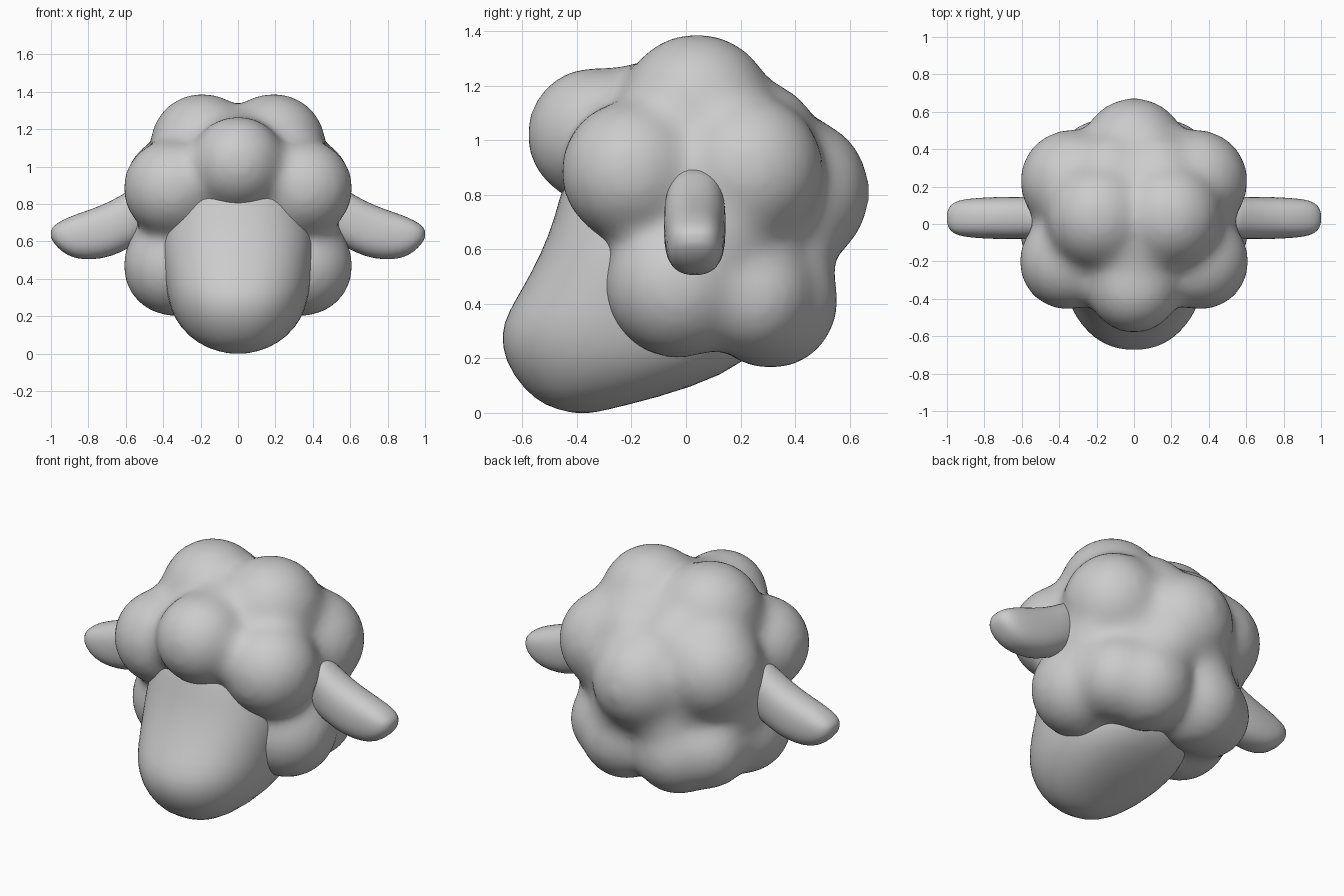
import bpy, bmesh, math
from mathutils import Matrix, Vector

if "Cube" in bpy.data.objects:
    bpy.data.objects.remove(bpy.data.objects["Cube"])


def add_object(name, bm):
    bmesh.ops.recalc_face_normals(bm, faces=bm.faces)
    for f in bm.faces:
        f.smooth = True
    me = bpy.data.meshes.new(name)
    bm.to_mesh(me)
    bm.free()
    ob = bpy.data.objects.new(name, me)
    bpy.context.collection.objects.link(ob)
    return ob


def superellipse(n, power):
    for i in range(n):
        a = 2 * math.pi * i / n
        c, s = math.cos(a), math.sin(a)
        yield (math.copysign(abs(c) ** (2 / power), c),
               math.copysign(abs(s) ** (2 / power), s))


def loft(name, rings):
    """Skin a list of point rings; both ends close on a centre vertex."""
    bm = bmesh.new()
    loops = [[bm.verts.new(p) for p in ring] for ring in rings]
    n = len(loops[0])
    for a, b in zip(loops, loops[1:]):
        for i in range(n):
            j = (i + 1) % n
            bm.faces.new((a[i], a[j], b[j], b[i]))
    for loop in (loops[0], loops[-1]):
        mid = bm.verts.new(sum((v.co for v in loop), Vector()) / n)
        for i in range(n):
            bm.faces.new((loop[i], loop[(i + 1) % n], mid))
    ob = add_object(name, bm)
    sub = ob.modifiers.new("Subdivision", 'SUBSURF')
    sub.levels = sub.render_levels = 1
    return ob


# Face and muzzle: horizontal sections (z, front y, back y, half width)
face_sections = [
    (0.0, -0.42, -0.34, 0.05), (0.025, -0.52, -0.23, 0.16),
    (0.09, -0.6, 0.02, 0.265), (0.19, -0.667, 0.24, 0.345),
    (0.29, -0.682, 0.27, 0.375), (0.37, -0.655, 0.28, 0.39),
    (0.46, -0.6, 0.26, 0.402), (0.58, -0.535, 0.22, 0.412),
    (0.72, -0.48, 0.2, 0.4), (0.86, -0.45, 0.2, 0.36),
    (1.0, -0.36, 0.2, 0.28), (1.08, -0.2, 0.1, 0.12)]
loft("face", [[(w * c, (f + b) / 2 + (b - f) / 2 * s, z)
               for c, s in superellipse(32, 2.2)]
              for z, f, b, w in face_sections])

# Ears: sections across x (x, low z, high z, half thickness)
ear_sections = [
    (0.5, 0.6, 0.925, 0.11), (0.58, 0.565, 0.875, 0.115),
    (0.68, 0.515, 0.815, 0.115), (0.78, 0.5, 0.775, 0.112),
    (0.87, 0.505, 0.745, 0.106), (0.94, 0.54, 0.715, 0.096),
    (0.985, 0.59, 0.685, 0.07), (1.0, 0.62, 0.66, 0.03)]
for side, label in ((1, "right"), (-1, "left")):
    loft("ear_" + label,
         [[(side * x, 0.032 + t * c, (lo + hi) / 2 + (hi - lo) / 2 * s)
           for c, s in superellipse(20, 2.4)]
          for x, lo, hi, t in ear_sections])

# Wool: overlapping tufts (x, y, z, radius), fused into one soft surface
tufts = [
    (0, -0.335, 1.02, 0.255),     # forelock
    (0.19, 0.04, 1.11, 0.287),    # crown
    (0.355, -0.2, 0.885, 0.265),  # temple
    (0.345, -0.03, 0.47, 0.275),  # cheek
    (0.335, 0.23, 0.89, 0.28),    # upper back
    (0, 0.395, 0.81, 0.285),      # nape
    (0.17, 0.31, 0.41, 0.255),    # lower back
    (0.31, 0.24, 0.43, 0.235),    # lower side
    # fillers that soften the valleys
    (0, -0.15, 1.07, 0.22), (0.13, 0.27, 1.0, 0.22),
    (0.12, 0.36, 0.6, 0.2), (0.33, 0.1, 0.66, 0.25)]
bm = bmesh.new()
core = Matrix.Translation((0, 0.08, 0.77)) @ Matrix.Diagonal((0.54, 0.47, 0.5, 1))
bmesh.ops.create_uvsphere(bm, u_segments=32, v_segments=20, radius=1, matrix=core)
for x, y, z, r in tufts:
    for sx in ((1, -1) if x else (1,)):
        bmesh.ops.create_uvsphere(bm, u_segments=32, v_segments=20, radius=r,
                                  matrix=Matrix.Translation((sx * x, y, z)))
wool = add_object("wool", bm)
fuse = wool.modifiers.new("Fuse", 'REMESH')
fuse.mode = 'VOXEL'
fuse.voxel_size = 0.025
fuse.use_smooth_shade = True
soften = wool.modifiers.new("Soften", 'SMOOTH')
soften.factor = 0.5
soften.iterations = 45
